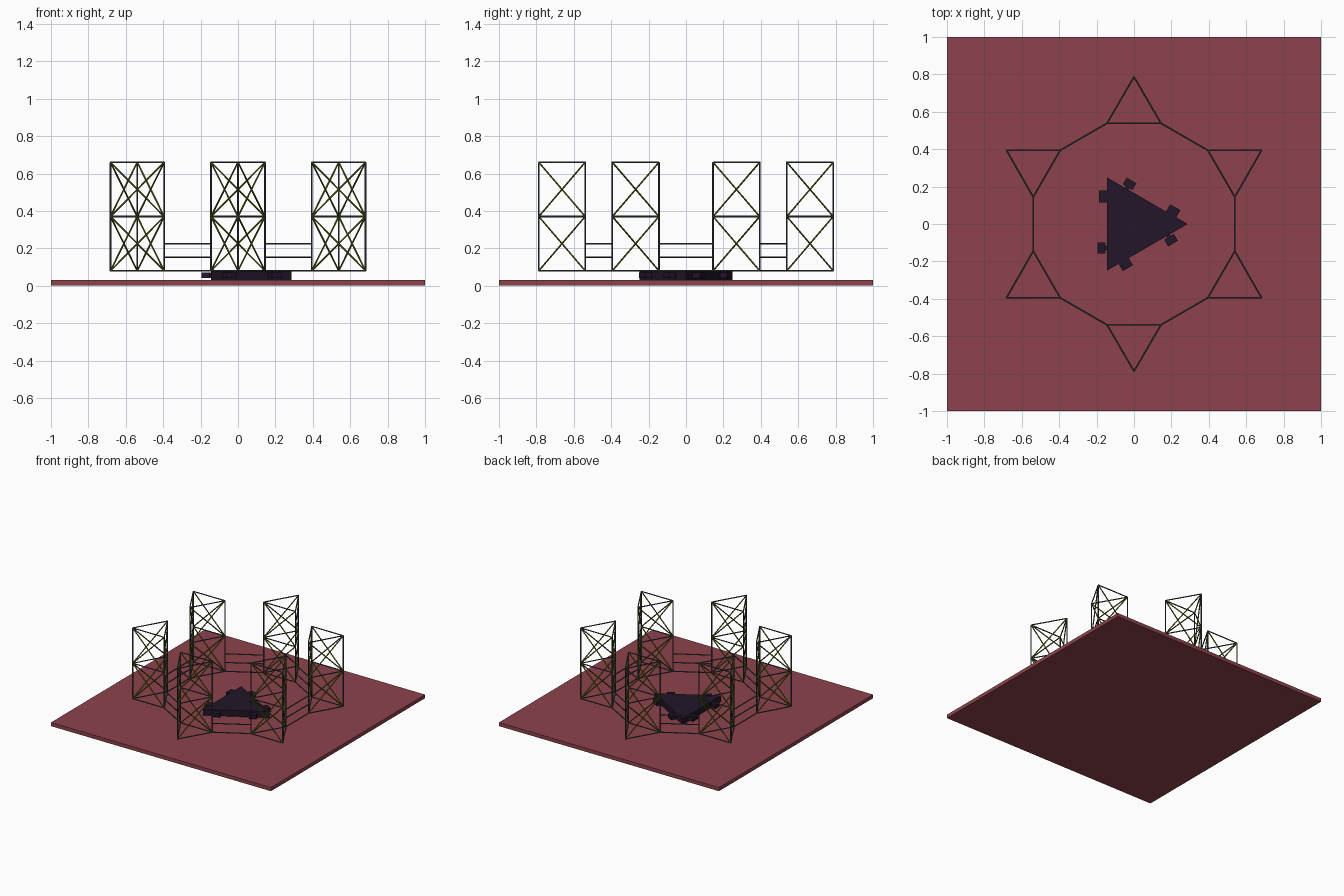
import bpy, bmesh, math
from mathutils import Matrix, Vector

if "Cube" in bpy.data.objects:
    bpy.data.objects.remove(bpy.data.objects["Cube"])


def material(name, rgb):
    m = bpy.data.materials.new(name)
    m.diffuse_color = (*rgb, 1)
    m.use_nodes = True
    m.node_tree.nodes["Principled BSDF"].inputs["Base Color"].default_value = m.diffuse_color
    return m


RED = material("red", (0.27, 0.055, 0.072))
STEEL = material("dark_steel", (0.055, 0.065, 0.07))
OLIVE = material("olive", (0.12, 0.15, 0.008))
DARK = material("dark_purple", (0.016, 0.008, 0.022))


def finish(name, bm, mat):
    bmesh.ops.recalc_face_normals(bm, faces=bm.faces)
    me = bpy.data.meshes.new(name)
    bm.to_mesh(me)
    bm.free()
    me.materials.append(mat)
    ob = bpy.data.objects.new(name, me)
    bpy.context.collection.objects.link(ob)
    return ob


def box(bm, lo, hi, rot=0.0):
    lo, hi = Vector(lo), Vector(hi)
    mat = (Matrix.Rotation(rot, 4, 'Z') @ Matrix.Translation((lo + hi) / 2)
           @ Matrix.Diagonal((*(hi - lo), 1)))
    bmesh.ops.create_cube(bm, size=1, matrix=mat)


def bars(name, segments, mat, r=0.0045):
    bm = bmesh.new()
    for a, b in segments:
        a, b = Vector(a), Vector(b)
        d = b - a
        m = Matrix.Translation((a + b) / 2) @ d.to_track_quat('Z', 'Y').to_matrix().to_4x4()
        bmesh.ops.create_cone(bm, cap_ends=True, segments=8, radius1=r, radius2=r,
                              depth=d.length, matrix=m)
    return finish(name, bm, mat)


def turn(p, ang):
    c, s = math.cos(ang), math.sin(ang)
    return (p[0] * c - p[1] * s, p[0] * s + p[1] * c)


# base plate
bm = bmesh.new()
box(bm, (-1, -1, 0), (1, 1, 0.03))
finish("base_plate", bm, RED)

# six triangular lattice towers, linked by horizontal rails into a ring
LEVELS = (0.08, 0.37, 0.66)
TRI = ((0, 0.787), (-0.144, 0.539), (0.144, 0.539))
for i in range(6):
    ang = -i * math.pi / 3
    pts = [turn(p, ang) for p in TRI]
    frame, braces = [], []
    for k in range(3):
        a, b = pts[k], pts[(k + 1) % 3]
        frame.append(((*a, LEVELS[0]), (*a, LEVELS[2])))
        frame += [((*a, z), (*b, z)) for z in LEVELS]
        for z0, z1 in zip(LEVELS, LEVELS[1:]):
            braces += [((*a, z0), (*b, z1)), ((*a, z1), (*b, z0))]
    bars(f"tower_frame_{i + 1}", frame, STEEL)
    bars(f"tower_braces_{i + 1}", braces, OLIVE)
    nxt = turn(TRI[1], ang - math.pi / 3)
    bars(f"link_rails_{i + 1}",
         [((*pts[2], z), (*nxt, z)) for z in (0.08, 0.153, 0.224)], STEEL)

# triangular robot body
bm = bmesh.new()
outline = [(0.287, 0), (-0.144, 0.249), (-0.144, -0.249)]
face = bm.faces.new([bm.verts.new((*p, 0.03)) for p in outline])
ext = bmesh.ops.extrude_face_region(bm, geom=[face])
bmesh.ops.translate(bm, vec=(0, 0, 0.05),
                    verts=[v for v in ext["geom"] if isinstance(v, bmesh.types.BMVert)])
finish("robot_body", bm, DARK)

# two side modules on each edge of the body
for i in range(3):
    rot = i * math.tau / 3
    bm = bmesh.new()
    box(bm, (-0.188, 0.115, 0.04), (-0.143, 0.178, 0.072), rot)
    finish(f"side_module_large_{i + 1}", bm, DARK)
    bm = bmesh.new()
    box(bm, (-0.195, -0.158, 0.04), (-0.153, -0.098, 0.07), rot)
    box(bm, (-0.156, -0.138, 0.047), (-0.142, -0.118, 0.063), rot)
    finish(f"side_module_small_{i + 1}", bm, DARK)
